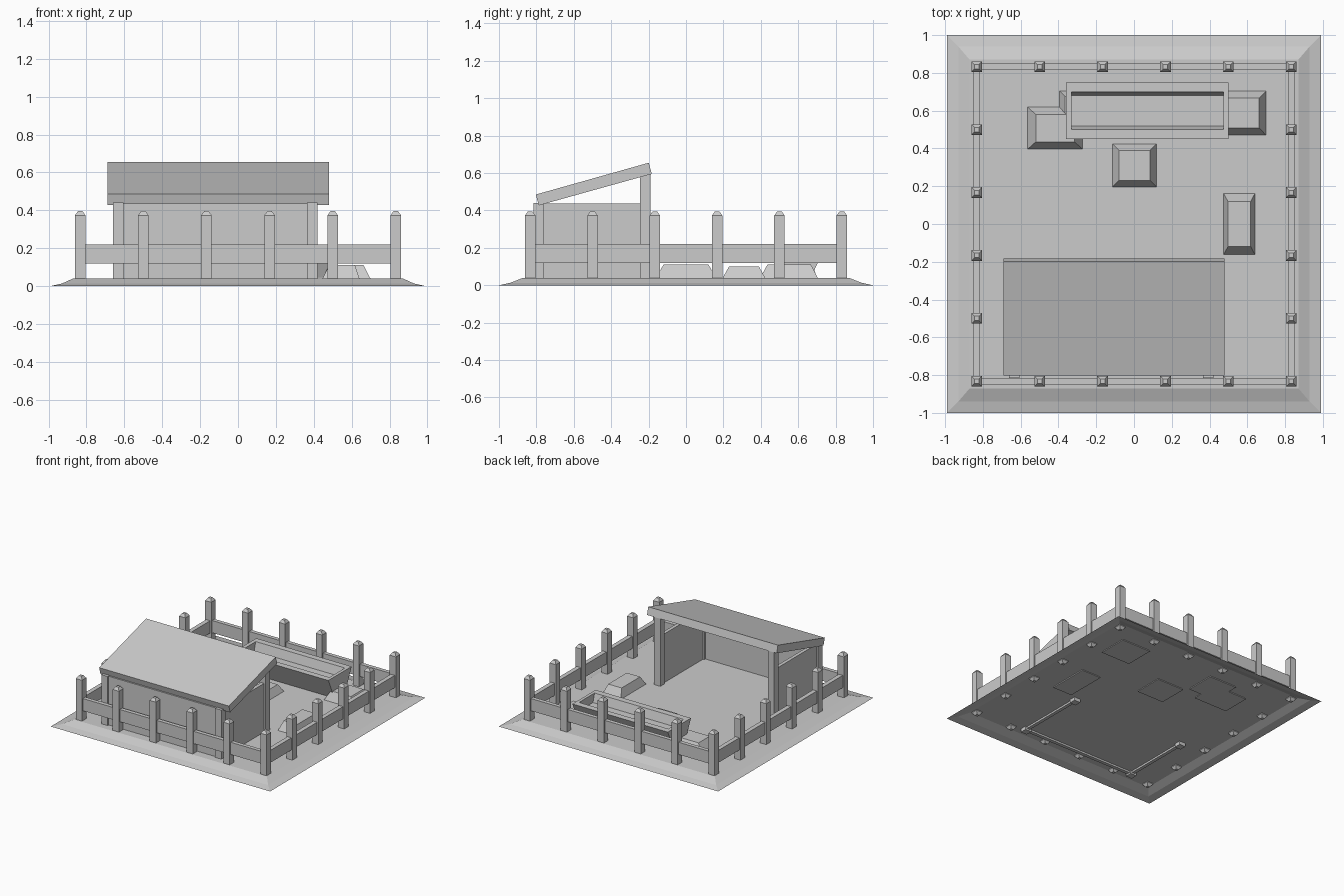
import bpy, bmesh
from mathutils import Vector

cube = bpy.data.objects.get("Cube")
if cube:
    bpy.data.objects.remove(cube, do_unlink=True)

grey = bpy.data.materials.new("plain_grey")
grey.use_nodes = True
colour = (0.6, 0.6, 0.6, 1)
grey.diffuse_color = colour
grey.node_tree.nodes["Principled BSDF"].inputs["Base Color"].default_value = colour


def finish(name, bm, closed=True):
    if closed:
        bmesh.ops.recalc_face_normals(bm, faces=bm.faces)
    mesh = bpy.data.meshes.new(name)
    bm.to_mesh(mesh)
    bm.free()
    mesh.materials.append(grey)
    obj = bpy.data.objects.new(name, mesh)
    bpy.context.collection.objects.link(obj)
    return obj


def stack(name, rings, cap_bottom=True):
    """Join rectangles, each (x0, x1, y0, y1, z), from bottom to top."""
    bm = bmesh.new()
    loops = []
    for x0, x1, y0, y1, z in rings:
        corners = ((x0, y0), (x1, y0), (x1, y1), (x0, y1))
        loops.append([bm.verts.new((x, y, z)) for x, y in corners])
    for low, high in zip(loops, loops[1:]):
        for i in range(4):
            j = (i + 1) % 4
            bm.faces.new((low[i], low[j], high[j], high[i]))
    bm.faces.new(loops[-1])
    if cap_bottom:
        bm.faces.new(loops[0][::-1])
    return finish(name, bm, cap_bottom)


def box(name, x0, x1, y0, y1, z0, z1):
    return stack(name, [(x0, x1, y0, y1, z0), (x0, x1, y0, y1, z1)])


def extrude_x(name, profile, x0, x1):
    """Extrude a (y, z) outline along x."""
    bm = bmesh.new()
    face = bm.faces.new([bm.verts.new((x0, y, z)) for y, z in profile])
    new = bmesh.ops.extrude_face_region(bm, geom=[face])["geom"]
    verts = [v for v in new if isinstance(v, bmesh.types.BMVert)]
    bmesh.ops.translate(bm, verts=verts, vec=Vector((x1 - x0, 0, 0)))
    return finish(name, bm)


def post(name, x, y, z0, z1, half=0.028, tip=0.012, bevel=0.022):
    """Square post with chamfered ends."""
    levels = ((tip, z0), (half, z0 + bevel), (half, z1 - bevel), (tip, z1))
    return stack(name, [(x - h, x + h, y - h, y + h, z) for h, z in levels])


# Ground: open shell with sloping edges
stack("ground", [(-x, x, -y, y, z) for x, y, z in
                 ((0.99, 1.0, 0), (0.93, 0.94, 0.013), (0.87, 0.87, 0.04))], False)

# Fence posts around the edge
R = 0.833
steps = [-R + i * R * 2 / 5 for i in range(6)]
for i, a in enumerate(steps):
    for j, b in enumerate(steps):
        if i in (0, 5) or j in (0, 5):
            post("fence_post", a, b, 0.012, 0.395)

# Fence rails
for s in (-1, 1):
    box("fence_rail_x", -R, R, s * R - 0.016, s * R + 0.016, 0.12, 0.22)
    box("fence_rail_y", s * R - 0.018, s * R + 0.018, -R, R, 0.12, 0.22)

# Shed: posts, walls and sloping roof
for side, x in (("right", -0.633), ("left", 0.393)):
    box("shed_low_post_" + side, x - 0.028, x + 0.028, -0.815, -0.76, 0.012, 0.44)
    box("shed_high_post_" + side, x - 0.028, x + 0.028, -0.245, -0.19, 0.012, 0.61)
    box("shed_wall_" + side, x - 0.014, x + 0.014, -0.79, -0.22, 0.025, 0.437)
box("shed_front_wall", -0.633, 0.393, -0.802, -0.774, 0.025, 0.437)
extrude_x("shed_roof", [(-0.803, 0.485), (-0.787, 0.427),
                        (-0.183, 0.595), (-0.199, 0.655)], -0.69, 0.48)

# Feeding trough: flared body with an inset hollow
trough = extrude_x("trough", [(0.53, 0.045), (0.67, 0.045),
                              (0.75, 0.22), (0.45, 0.22)], -0.36, 0.5)
bm = bmesh.new()
bm.from_mesh(trough.data)
bm.faces.ensure_lookup_table()
top = max(bm.faces, key=lambda f: f.calc_center_median().z)
bmesh.ops.inset_individual(bm, faces=[top], thickness=0.001)
for v in top.verts:
    v.co.x = 0.475 if v.co.x > 0 else -0.33
    v.co.y = 0.7 if v.co.y > 0.6 else 0.5
bmesh.ops.inset_individual(bm, faces=[top], thickness=0.001)
for v in top.verts:
    v.co.x = 0.475 if v.co.x > 0 else -0.33
    v.co.y = 0.68 if v.co.y > 0.6 else 0.52
    v.co.z = 0.15
bm.to_mesh(trough.data)
bm.free()

# Low mounds on the ground
mounds = [
    (-0.12, 0.125, 0.19, 0.43, 0.04, 0.04, 0.1),
    (0.47, 0.645, -0.17, 0.17, 0.027, 0.05, 0.11),
    (0.44, 0.705, 0.465, 0.71, 0.042, 0.042, 0.11),
    (-0.57, -0.265, 0.39, 0.625, 0.05, 0.045, 0.11),
    (-0.4, -0.15, 0.465, 0.71, 0.035, 0.035, 0.1),
]
for x0, x1, y0, y1, dx, dy, z in mounds:
    stack("mound", [(x0, x1, y0, y1, 0.028),
                    (x0 + dx, x1 - dx, y0 + dy, y1 - dy, z)])
